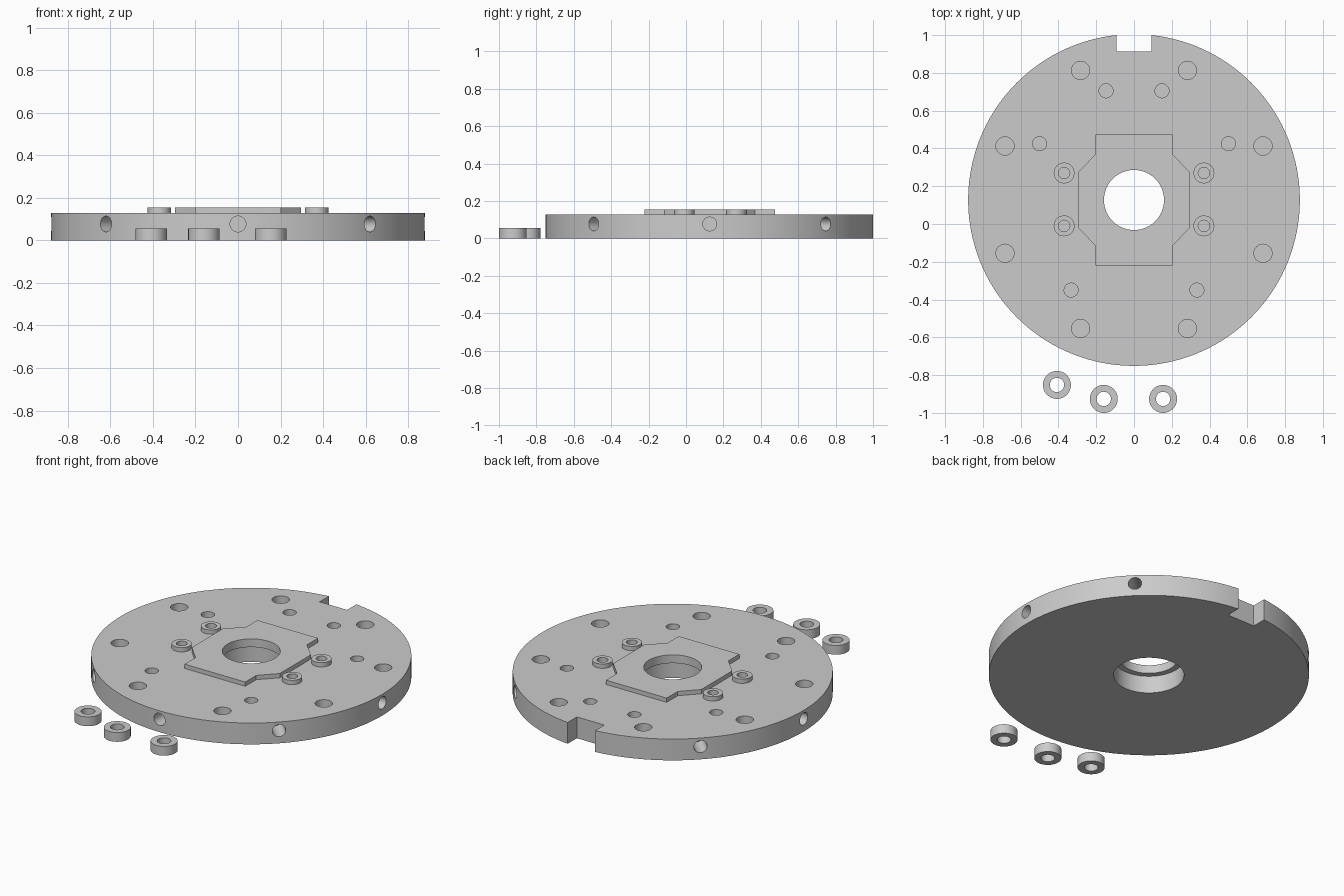
import bpy, bmesh, math
from mathutils import Matrix, Vector

if "Cube" in bpy.data.objects:
    bpy.data.objects.remove(bpy.data.objects["Cube"])

CY = 0.127            # disc centre in y
R = 0.878             # disc radius
TOP = 0.129           # disc top
PLATE = 0.155         # raised plate top

grey = bpy.data.materials.new("plain grey")
grey.diffuse_color = (0.6, 0.6, 0.6, 1)
grey.use_nodes = True
grey.node_tree.nodes["Principled BSDF"].inputs["Base Color"].default_value = grey.diffuse_color


def cyl(bm, x, y, z0, z1, r, seg=48):
    """Upright cylinder between two heights."""
    bmesh.ops.create_cone(bm, cap_ends=True, segments=seg, radius1=r, radius2=r,
                          depth=z1 - z0,
                          matrix=Matrix.Translation((x, y, (z0 + z1) / 2)))


def make(name, bm):
    bmesh.ops.recalc_face_normals(bm, faces=bm.faces[:])
    mesh = bpy.data.meshes.new(name)
    bm.to_mesh(mesh)
    bm.free()
    mesh.materials.append(grey)
    ob = bpy.data.objects.new(name, mesh)
    bpy.context.collection.objects.link(ob)
    return ob


def cut(ob, cutter):
    """Subtract the cutter and bake the result."""
    mod = ob.modifiers.new("cut", 'BOOLEAN')
    mod.operation = 'DIFFERENCE'
    mod.solver = 'EXACT'
    mod.object = cutter
    dg = bpy.context.evaluated_depsgraph_get()
    mesh = bpy.data.meshes.new_from_object(ob.evaluated_get(dg))
    ob.modifiers.clear()
    ob.data = mesh


# hole positions, right half only
boss_xy = [(0.37, 0.27), (0.37, -0.01)]
large_xy = [(0.283, 0.813), (0.683, 0.413), (0.683, -0.155), (0.283, -0.553)]
small_xy = [(0.148, 0.705), (0.5, 0.425), (0.333, -0.35)]
mirror = lambda pts: [(s * x, y) for x, y in pts for s in (1, -1)]

# main disc
bm = bmesh.new()
cyl(bm, 0, CY, 0, TOP, R, 160)
disc = make("disc", bm)

# raised centre plate with stepped, chamfered outline
bm = bmesh.new()
quarter = [(0.295, 0.148), (0.203, 0.243), (0.203, 0.348)]
outline = (quarter + [(-x, y) for x, y in reversed(quarter)]
           + [(-x, -y) for x, y in quarter] + [(x, -y) for x, y in reversed(quarter)])
face = bm.faces.new([bm.verts.new((x, y + CY, TOP)) for x, y in outline])
ext = bmesh.ops.extrude_face_region(bm, geom=[face], use_keep_orig=True)
bmesh.ops.translate(bm, vec=(0, 0, PLATE - TOP),
                    verts=[v for v in ext["geom"] if isinstance(v, bmesh.types.BMVert)])
plate = make("centre_plate", bm)

# four raised bosses
bm = bmesh.new()
for x, y in mirror(boss_xy):
    cyl(bm, x, y, TOP, PLATE, 0.055)
bosses = make("bosses", bm)

# loose spacer rings
spacer_xy = [(-0.408, -0.852), (-0.16, -0.926), (0.154, -0.926)]
bm = bmesh.new()
for x, y in spacer_xy:
    cyl(bm, x, y, 0, 0.056, 0.074)
spacers = make("spacer_rings", bm)

# cutter: centre bore, blind holes, boss holes and spacer holes
bm = bmesh.new()
cyl(bm, 0, CY, -0.1, 0.3, 0.159, 96)
for pts, r in ((large_xy, 0.048), (small_xy, 0.037), (boss_xy, 0.03)):
    for x, y in mirror(pts):
        cyl(bm, x, y, 0.04, 0.3, r)
for x, y in spacer_xy:
    cyl(bm, x, y, -0.1, 0.3, 0.038)
holes = make("hole_cutter", bm)

# cutter: wider bore from below
bm = bmesh.new()
cyl(bm, 0, CY, -0.1, 0.105, 0.193, 96)
counterbore = make("counterbore_cutter", bm)

# cutter: edge notch and radial holes every 45 degrees except at the notch
bm = bmesh.new()
bmesh.ops.create_cube(bm, size=1, matrix=Matrix.Translation((0, 1.012, 0.05))
                      @ Matrix.Diagonal((0.184, 0.2, 0.5, 1)))
for i in range(8):
    if i == 2:
        continue
    a = math.radians(45 * i)
    d = Vector((math.cos(a), math.sin(a), 0))
    m = (Matrix.Translation(Vector((0, CY, 0.077)) + d * (R - 0.02))
         @ d.to_track_quat('Z', 'Y').to_matrix().to_4x4())
    bmesh.ops.create_cone(bm, cap_ends=True, segments=48, radius1=0.037,
                          radius2=0.037, depth=0.24, matrix=m)
edge = make("edge_cutter", bm)

for part in (disc, plate, bosses, spacers):
    cut(part, holes)
cut(disc, counterbore)
cut(disc, edge)

for c in (holes, counterbore, edge):
    bpy.data.objects.remove(c)

# smooth round walls, keep crisp edges
bpy.ops.object.select_all(action='DESELECT')
for part in (disc, plate, bosses, spacers):
    part.select_set(True)
bpy.context.view_layer.objects.active = disc
bpy.ops.object.shade_smooth_by_angle(angle=math.radians(30))
